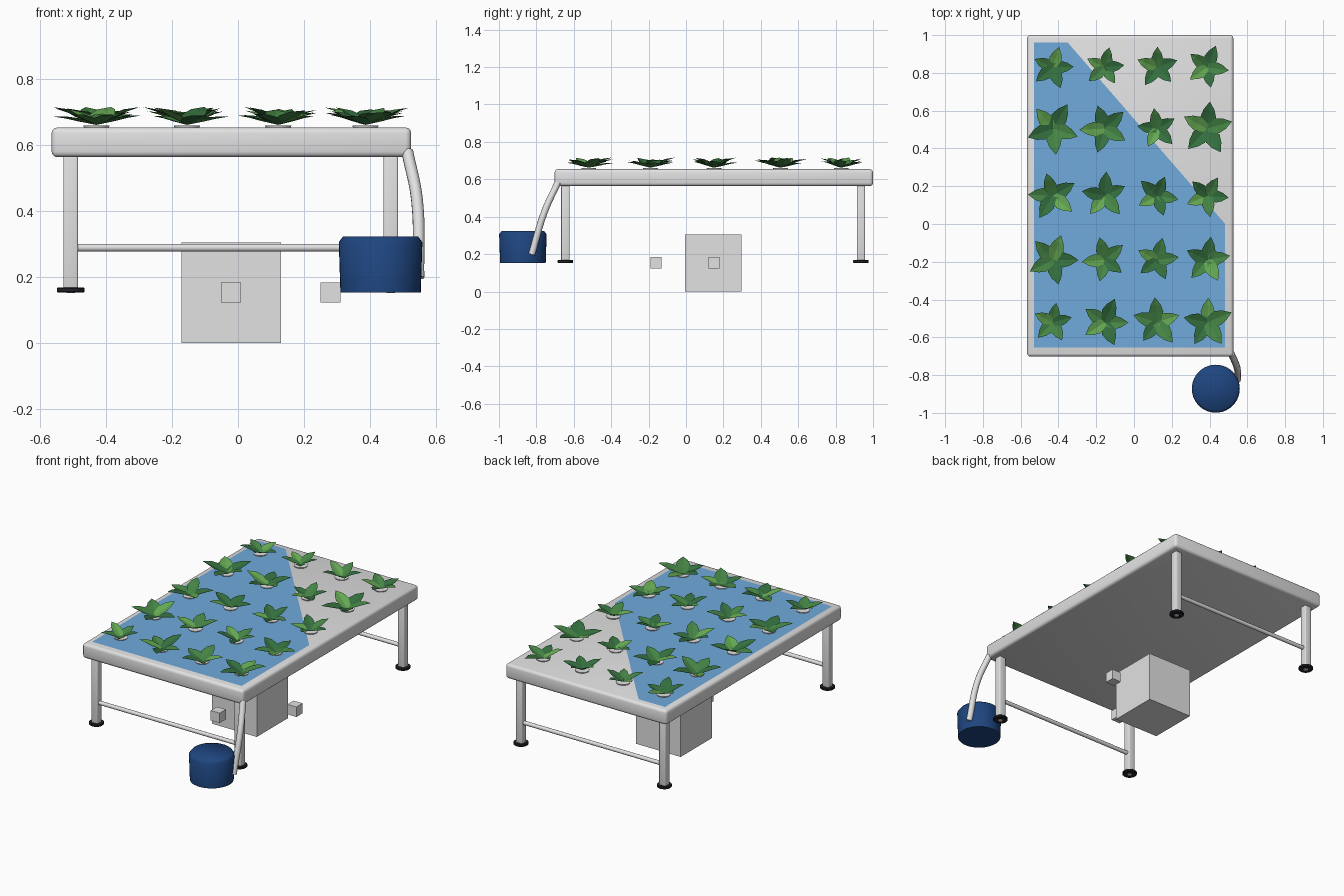
import bpy, bmesh, math, random
from mathutils import Vector

random.seed(4)
cube = bpy.data.objects.get("Cube")
if cube:
    bpy.data.objects.remove(cube, do_unlink=True)


def material(name, rgb):
    m = bpy.data.materials.new(name)
    m.use_nodes = True
    m.diffuse_color = (*rgb, 1)
    m.node_tree.nodes["Principled BSDF"].inputs["Base Color"].default_value = (*rgb, 1)
    return m


GREY = material("light grey", (0.76, 0.76, 0.77))
BLACK = material("black rubber", (0.016, 0.016, 0.022))
NAVY = material("navy blue", (0.013, 0.06, 0.215))
WATER = material("water blue", (0.16, 0.4, 0.72))
GREENS = [material("dark green", (0.034, 0.16, 0.048)),
          material("mid green", (0.06, 0.235, 0.06)),
          material("light green", (0.13, 0.4, 0.085))]


def finish(name, bm, mats, smooth=0):
    mesh = bpy.data.meshes.new(name)
    bm.to_mesh(mesh)
    bm.free()
    for m in mats:
        mesh.materials.append(m)
    ob = bpy.data.objects.new(name, mesh)
    bpy.context.collection.objects.link(ob)
    if smooth:
        bpy.ops.object.select_all(action='DESELECT')
        ob.select_set(True)
        bpy.context.view_layer.objects.active = ob
        bpy.ops.object.shade_smooth_by_angle(angle=math.radians(smooth))


def box(name, low, high, mat, bevel=0):
    bm = bmesh.new()
    bmesh.ops.create_cube(bm, size=1)
    for v in bm.verts:
        v.co = [a + (c + 0.5) * (b - a) for a, b, c in zip(low, high, v.co)]
    if bevel:
        bmesh.ops.bevel(bm, geom=bm.edges[:], offset=bevel, segments=3,
                        profile=0.5, affect='EDGES')
    finish(name, bm, [mat], 35 if bevel else 0)


def lathe(name, profile, centre, mat, sides=32, smooth=35):
    """Closed round solid from (radius, z) pairs, bottom to top."""
    bm = bmesh.new()
    rings = []
    for r, z in profile:
        rings.append([bm.verts.new((centre[0] + r * math.cos(a), centre[1] + r * math.sin(a), z))
                      for a in (math.tau * i / sides for i in range(sides))])
    for lo, hi in zip(rings, rings[1:]):
        for i in range(sides):
            j = (i + 1) % sides
            bm.faces.new((lo[i], lo[j], hi[j], hi[i]))
    bm.faces.new(rings[0][::-1])
    bm.faces.new(rings[-1])
    finish(name, bm, [mat], smooth)


def tube(name, points, radius, mat):
    curve = bpy.data.curves.new(name, 'CURVE')
    curve.dimensions = '3D'
    curve.bevel_depth = radius
    curve.bevel_resolution = 4
    curve.use_fill_caps = True
    spline = curve.splines.new('BEZIER')
    spline.bezier_points.add(len(points) - 1)
    for bp, p in zip(spline.bezier_points, points):
        bp.co = p
        bp.handle_left_type = bp.handle_right_type = 'AUTO'
    curve.materials.append(mat)
    ob = bpy.data.objects.new(name, curve)
    bpy.context.collection.objects.link(ob)


# Growing tray
TOP = 0.654
box("tray", (-0.566, -0.702, 0.564), (0.526, 1.0, TOP), GREY, 0.017)

# Water film, leaving one corner of the tray dry
bm = bmesh.new()
outline = [(-0.53, -0.655), (0.483, -0.655), (0.483, 0.0), (-0.35, 0.96), (-0.53, 0.96)]
bm.faces.new([bm.verts.new((x, y, TOP + 0.001)) for x, y in outline])
finish("water_film", bm, [WATER])

# Legs, feet and end rails
LEG_X, LEG_Y = (-0.508, 0.464), (-0.645, 0.935)
for y, end in zip(LEG_Y, ("front", "back")):
    for x, side in zip(LEG_X, ("right", "left")):
        box(f"{end}_{side}_leg", (x - 0.022, y - 0.022, 0.16), (x + 0.022, y + 0.022, 0.567), GREY, 0.005)
        lathe(f"{end}_{side}_foot", [(0.039, 0.153), (0.042, 0.156), (0.042, 0.165), (0.039, 0.168)],
              (x, y), BLACK, 24)
        lathe(f"{end}_{side}_foot_stud", [(0.013, 0.152), (0.013, 0.156)], (x, y), GREY, 16)
    tube(f"{end}_rail", [(LEG_X[0], y, 0.289), (LEG_X[1], y, 0.289)], 0.012, GREY)

# Pump housing and its two small blocks
box("pump_housing", (-0.172, -0.005, 0), (0.131, 0.297, 0.305), GREY)
box("front_block", (-0.052, -0.19, 0.123), (0.009, -0.13, 0.184), GREY)
box("side_block", (0.251, 0.12, 0.123), (0.312, 0.18, 0.184), GREY)

# Reservoir and drain hose
lathe("reservoir", [(0.122, 0.153), (0.127, 0.306), (0.114, 0.323)], (0.433, -0.872), NAVY, 40, 60)
tube("drain_hose", [(0.514, -0.685, 0.582), (0.544, -0.755, 0.43), (0.548, -0.825, 0.198)], 0.018, GREY)


def plant(index, centre, phase, reach):
    """Five folded pointed leaves around a small cup."""
    lathe(f"plant_cup_{index}", [(0.038, TOP), (0.04, TOP + 0.006)], centre, GREY, 16)
    bm = bmesh.new()
    bright = random.sample(range(5), 2)
    for k in range(5):
        a = math.radians(phase + 72 * k + random.uniform(-6, 6))
        out = Vector((math.cos(a), math.sin(a), 0))
        across = Vector((-out.y, out.x, 0))
        length = reach * random.uniform(0.95, 1.08)
        rise = random.uniform(0.024, 0.055)
        base = Vector((*centre, TOP + 0.008))

        # each row: distance along the leaf, half width, height
        rows = [(0.0, 0.16, 0.0), (0.42, 0.29, 0.42), (0.7, 0.2, 0.75)]
        mids, lefts, rights = [], [], []
        for t, w, h in rows:
            p = base + out * length * t + Vector((0, 0, rise * h))
            fold = Vector((0, 0, w * length * 0.25))
            mids.append(bm.verts.new(p))
            lefts.append(bm.verts.new(p + across * w * length + fold))
            rights.append(bm.verts.new(p - across * w * length + fold))
        tip = bm.verts.new(base + out * length + Vector((0, 0, rise)))
        faces = []
        for i in range(len(rows) - 1):
            faces.append(bm.faces.new((mids[i], mids[i + 1], lefts[i + 1], lefts[i])))
            faces.append(bm.faces.new((rights[i], rights[i + 1], mids[i + 1], mids[i])))
        faces.append(bm.faces.new((mids[-1], tip, lefts[-1])))
        faces.append(bm.faces.new((rights[-1], tip, mids[-1])))
        tone = 2 if k == bright[0] else 1 if k == bright[1] else random.choice((0, 0, 1))
        for f in faces:
            f.material_index = tone
    finish(f"plant_leaves_{index}", bm, GREENS)


# Plants in four columns and five rows: (leaf phase in degrees, leaf reach)
columns = (-0.43, -0.155, 0.122, 0.387)
beds = {
    0.83: ((6, 0.11), (10, 0.105), (20, 0.11), (-5, 0.115)),
    0.505: ((-12, 0.14), (36, 0.13), (30, 0.108), (10, 0.137)),
    0.15: ((28, 0.127), (20, 0.12), (-5, 0.11), (-8, 0.108)),
    -0.19: ((-5, 0.14), (36, 0.115), (8, 0.112), (10, 0.117)),
    -0.52: ((10, 0.105), (0, 0.125), (22, 0.128), (20, 0.13)),
}
number = 0
for row_y, bed in beds.items():
    for col_x, (phase, reach) in zip(columns, bed):
        number += 1
        plant(number, (col_x, row_y), phase, reach)
